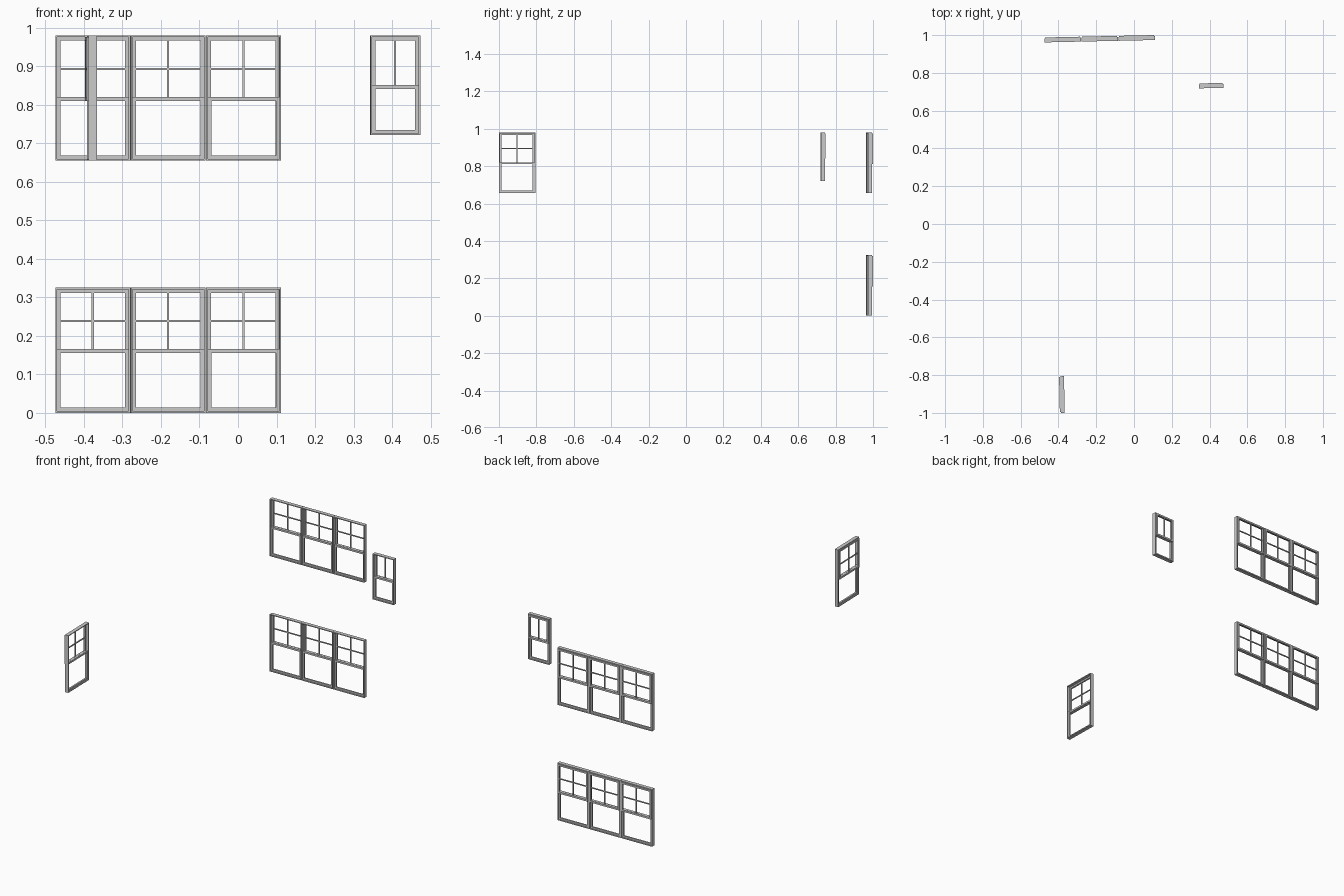
import bpy, bmesh
from math import radians
from mathutils import Matrix, Vector

if "Cube" in bpy.data.objects:
    bpy.data.objects.remove(bpy.data.objects["Cube"])

TILT = 1.25     # whole layout is turned slightly


def add_box(bm, x0, x1, y0, y1, z0, z1):
    centre = Vector(((x0 + x1) / 2, (y0 + y1) / 2, (z0 + z1) / 2))
    size = Matrix.Diagonal((x1 - x0, y1 - y0, z1 - z0, 1))
    bmesh.ops.create_cube(bm, size=1, matrix=Matrix.Translation(centre) @ size)


def add_ring(bm, hw, z0, z1, y0, y1, side, bottom, top):
    # rectangular frame: two stiles and two rails
    for s in (-1, 1):
        xs = sorted((s * hw, s * (hw - side)))
        add_box(bm, xs[0], xs[1], y0, y1, z0, z1)
    add_box(bm, -hw + side, hw - side, y0, y1, z0, z0 + bottom)
    add_box(bm, -hw + side, hw - side, y0, y1, z1 - top, z1)


def finish(bm, name, place):
    mesh = bpy.data.meshes.new(name)
    bm.to_mesh(mesh)
    bm.free()
    obj = bpy.data.objects.new(name, mesh)
    obj.matrix_world = place
    bpy.context.collection.objects.link(obj)


def sash_window(name, x, y, z, width, height, mid, turn=0.0, cross_bar=True):
    place = Matrix.Translation((x, y, z)) @ Matrix.Rotation(radians(turn + TILT), 4, 'Z')
    hw, jamb, stile, rail = width / 2, 0.0045, 0.009, 0.010
    inner = hw - jamb

    # outer jamb frame
    bm = bmesh.new()
    add_ring(bm, hw, 0, height, 0, 0.021, jamb, jamb, jamb)
    finish(bm, name + "_frame", place)

    # lower sash, on the room side
    bm = bmesh.new()
    add_ring(bm, inner, jamb, mid + rail / 2, 0.006, 0.0155, stile, stile, rail)
    finish(bm, name + "_lower_sash", place)

    # upper sash, standing proud on the outside, with glazing bars
    bm = bmesh.new()
    z0, z1 = mid - rail / 2, height - jamb
    add_ring(bm, inner, z0, z1, 0.016, 0.026, stile, rail, stile)
    low, high = z0 + rail, z1 - stile
    bar, centre = 0.0027, (low + high) / 2
    add_box(bm, -bar, bar, 0.018, 0.024, low, high)
    if cross_bar:
        add_box(bm, -inner + stile, inner - stile, 0.0182, 0.0238, centre - bar, centre + bar)
    finish(bm, name + "_upper_sash", place)


# two rows of three windows on the rear wall, almost touching
for row, z in (("ground", 0.0), ("upper", 0.655)):
    for i in range(3):
        sash_window(f"{row}_rear_window_{i + 1}", -0.3768 + 0.1957 * i,
                    0.9635 + 0.0043 * i, z, 0.1945, 0.325, 0.1605)

# small window on the set-back wall
sash_window("small_rear_window", 0.4085, 0.7195, 0.721, 0.130, 0.259, 0.1255, cross_bar=False)

# window on the side wall, facing left
sash_window("side_window", -0.3687, -0.9025, 0.655, 0.1935, 0.325, 0.1605, turn=90)
